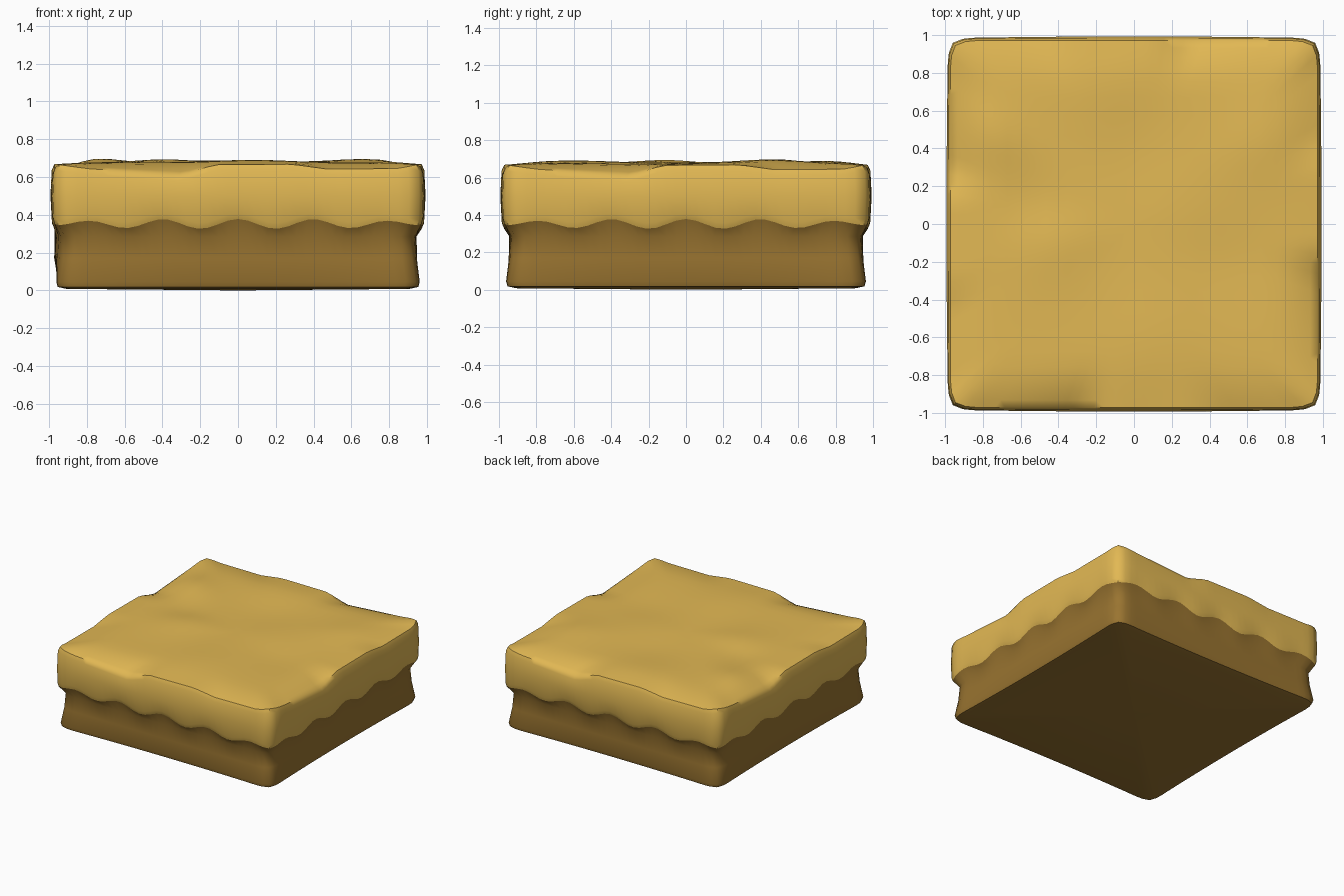
import bpy, bmesh, math

if "Cube" in bpy.data.objects:
    bpy.data.objects.remove(bpy.data.objects["Cube"])

def material(name, rgb):
    m = bpy.data.materials.new(name)
    m.diffuse_color = (*rgb, 1)
    m.use_nodes = True
    m.node_tree.nodes["Principled BSDF"].inputs["Base Color"].default_value = m.diffuse_color
    return m

gold = material("golden sand", (0.76, 0.48, 0.088))
brown = material("brown earth", (0.32, 0.175, 0.03))

N = 36  # segments per side

# Height of the worn top edge along each side (t = -1..1, seen from outside)
EDGE = [(-1, .665), (-.85, .645), (-.32, .61), (-.13, .665), (.3, .668),
        (.5, .642), (.9, .645), (1, .665)]

def edge_height(t):
    for (a, za), (b, zb) in zip(EDGE, EDGE[1:]):
        if t <= b:
            return za + (zb - za) * (t - a) / (b - a)
    return EDGE[-1][1]

def wave(t):
    fade = 1 - 0.6 * abs(t) ** 3
    return 0.352 + 0.026 * fade * math.cos(t * math.tau / 0.42)

def ring(bm, end, mid, zfun, left=0.0, cut=0.025):
    """Softened square; sides sit at 'end' near corners and 'mid' halfway."""
    vs = []
    for s in range(4):
        a = s * math.pi / 2
        for i in range(N):
            t = -1 + 2 * i / N
            out = end + (mid - end) * (1 - t * t)
            out += (left if s == 3 else 0) * (1 - t ** 4)
            out -= cut * max(0, (abs(t) - 0.9) / 0.1) ** 2
            along = t * (end - cut)
            vs.append(bm.verts.new((along * math.cos(a) + out * math.sin(a),
                                    along * math.sin(a) - out * math.cos(a), zfun(t))))
    return vs

def bridge(bm, up, low):
    n = len(up)
    for i in range(n):
        j = (i + 1) % n
        bm.faces.new((up[i], low[i], low[j], up[j]))

def finish(bm, name, mat, angle):
    me = bpy.data.meshes.new(name)
    bmesh.ops.recalc_face_normals(bm, faces=bm.faces)
    bm.to_mesh(me)
    bm.free()
    me.materials.append(mat)
    ob = bpy.data.objects.new(name, me)
    bpy.context.collection.objects.link(ob)
    bpy.ops.object.select_all(action='DESELECT')
    bpy.context.view_layer.objects.active = ob
    ob.select_set(True)
    bpy.ops.object.shade_smooth_by_angle(angle=math.radians(angle))

# Sand layer: worn, lumpy top and steep sides down to a wavy border
LUMPS = [(-.75, .48, .022, .12), (-.4, -.1, .018, .15), (.08, -.6, .014, .2),
         (.67, .45, .018, .16), (-.15, .75, .014, .2), (.3, .1, .008, .25),
         (-.55, .1, -.012, .12), (.5, -.2, -.012, .18), (0, .4, -.01, .2)]

def lumps(x, y):
    return sum(h * math.exp(-((x - a) ** 2 + (y - b) ** 2) / (2 * r * r)) for a, b, h, r in LUMPS)

bm = bmesh.new()
top = ring(bm, 0.97, 0.972, edge_height)
prev = top
for end, mid, zf in [(0.98, 0.986, lambda t: edge_height(t) - 0.03),
                     (0.984, 0.993, lambda t: 0.5),
                     (0.982, 0.985, lambda t: wave(t) + 0.03),
                     (0.976, 0.972, wave)]:
    low = ring(bm, end, mid, zf)
    bridge(bm, prev, low)
    prev = low
# Concentric rings closing the top surface
prev = top
for k in (.96, .91, .85, .78, .69, .59, .48, .36, .24, .12):
    new = []
    for v in top:
        x, y = v.co.x * k, v.co.y * k
        f = min(1, (1 - k) / 0.27)
        f = f * (2 - f)
        new.append(bm.verts.new((x, y, v.co.z * (1 - f) + 0.677 * f + lumps(x, y) * f)))
    bridge(bm, new, prev)
    prev = new
centre = bm.verts.new((0, 0, 0.677 + lumps(0, 0)))
for i, v in enumerate(prev):
    bm.faces.new((v, prev[(i + 1) % len(prev)], centre))
finish(bm, "sand_layer", gold, 50)

# Earth layer: starts at the wavy border, narrow waist, flared foot, bulging left side
bm = bmesh.new()
prev = ring(bm, 0.976, 0.972, wave)
for end, mid, z, left in [(0.938, 0.945, 0.285, 0.025), (0.946, 0.948, 0.17, 0.025),
                          (0.965, 0.95, 0.045, 0), (0.958, 0.94, 0.018, 0),
                          (0.91, 0.89, 0.008, 0)]:
    low = ring(bm, end, mid, lambda t: z, left)
    bridge(bm, prev, low)
    prev = low
base = bm.verts.new((0, 0, 0))
for i, v in enumerate(prev):
    bm.faces.new((prev[(i + 1) % len(prev)], v, base))
finish(bm, "earth_layer", brown, 50)
